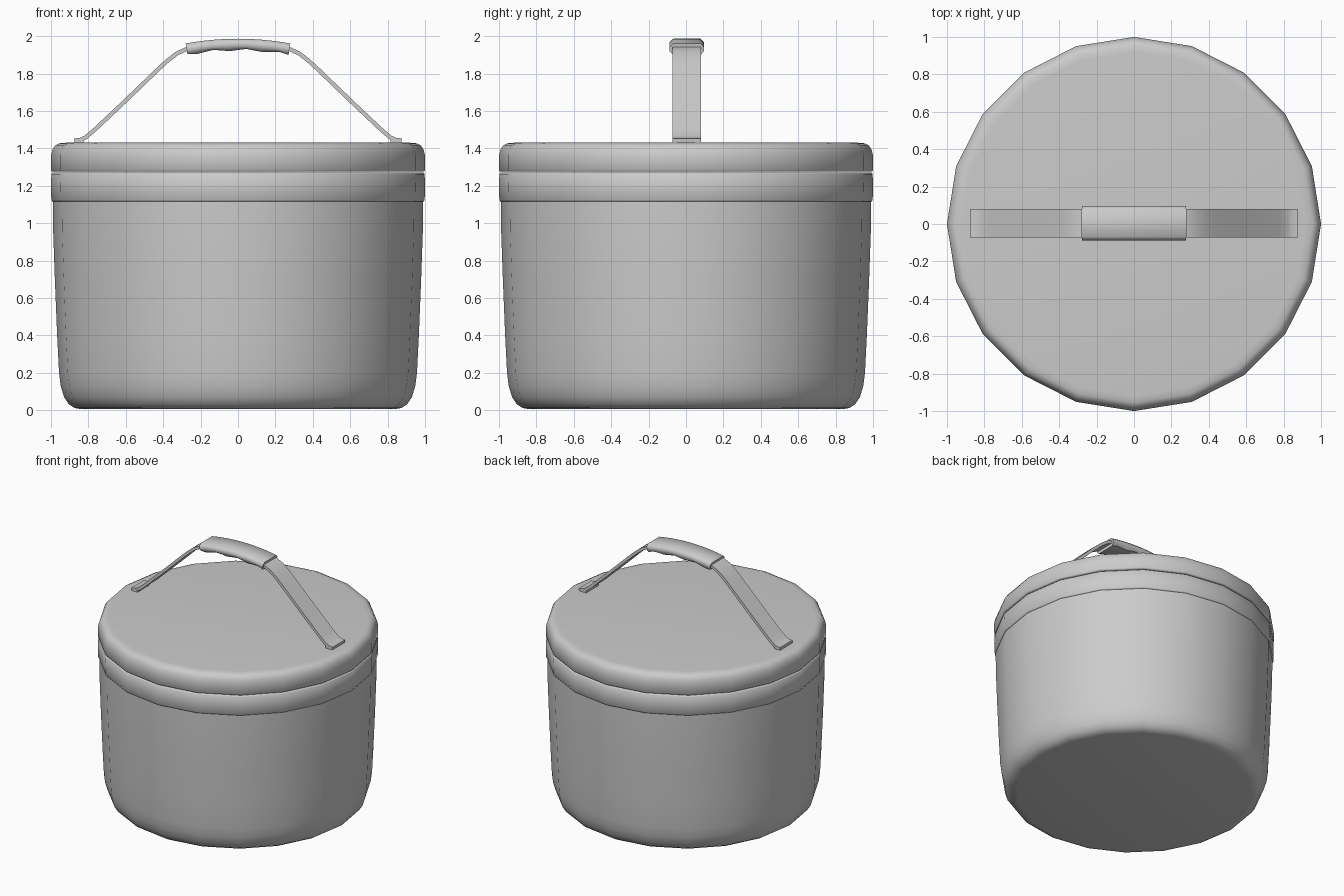
import bpy, bmesh, math
from mathutils import Vector

if "Cube" in bpy.data.objects:
    bpy.data.objects.remove(bpy.data.objects["Cube"])

SIDES = 20


def finish(bm, name, angle):
    bmesh.ops.recalc_face_normals(bm, faces=bm.faces)
    mesh = bpy.data.meshes.new(name)
    bm.to_mesh(mesh)
    bm.free()
    ob = bpy.data.objects.new(name, mesh)
    bpy.context.collection.objects.link(ob)
    bpy.ops.object.select_all(action='DESELECT')
    bpy.context.view_layer.objects.active = ob
    ob.select_set(True)
    bpy.ops.object.shade_smooth_by_angle(angle=math.radians(angle))
    return ob


def skin(bm, rings):
    # Bridge closed rings of points and cap both ends
    loops = [[bm.verts.new(p) for p in ring] for ring in rings]
    n = len(loops[0])
    for a, b in zip(loops, loops[1:]):
        for i in range(n):
            j = (i + 1) % n
            bm.faces.new((a[i], a[j], b[j], b[i]))
    bm.faces.new(loops[0][::-1])
    bm.faces.new(loops[-1])


def lathe(name, profile, angle=40):
    bm = bmesh.new()
    turns = [2 * math.pi * i / SIDES for i in range(SIDES)]
    skin(bm, [[(r * math.cos(t), r * math.sin(t), z) for t in turns] for r, z in profile])
    return finish(bm, name, angle)


def sweep(name, path, section, angle=35):
    # Sweep a (y, normal) section along an x-z path
    bm = bmesh.new()
    pts = [Vector((x, 0, z)) for x, z in path]
    rings = []
    for i, p in enumerate(pts):
        t = (pts[min(i + 1, len(pts) - 1)] - pts[max(i - 1, 0)]).normalized()
        nrm = Vector((-t.z, 0, t.x))
        rings.append([p + Vector((0, y, 0)) + nrm * h for y, h in section])
    skin(bm, rings)
    return finish(bm, name, angle)


# Round pot body with soft bottom edge and slight taper
lathe("pot_body", [(0.84, 0.006), (0.875, 0.012), (0.905, 0.032), (0.93, 0.07),
                   (0.948, 0.13), (0.957, 0.2), (0.967, 0.4), (0.98, 0.72),
                   (0.988, 0.95), (0.99, 1.115), (0.975, 1.122)])

# Raised rim band
lathe("rim_band", [(0.97, 1.115), (0.992, 1.115), (0.998, 1.124), (1.0, 1.19),
                   (0.998, 1.262), (0.99, 1.27), (0.97, 1.27)], 60)

# Lid with rounded top edge
lathe("lid", [(0.97, 1.275), (0.994, 1.275), (1.0, 1.283), (1.0, 1.36), (0.992, 1.393),
              (0.976, 1.417), (0.955, 1.427), (0.92, 1.43)], 60)

# Flat strap arching over the lid
half = [(0.875, 1.442), (0.845, 1.445), (0.815, 1.458), (0.77, 1.496), (0.64, 1.618),
        (0.52, 1.733), (0.43, 1.82), (0.38, 1.866), (0.33, 1.905), (0.27, 1.934), (0.15, 1.948)]
strap_path = [(-x, z) for x, z in half] + half[::-1]
sweep("handle_strap", strap_path,
      [(-0.073, -0.011), (0.08, -0.011), (0.08, 0.011), (-0.073, 0.011)])

# Padded grip around the middle, with a gently wavy underside
grip_path = [(-0.275 + 0.55 * i / 12, 1.956 - 0.025 * abs(i / 6 - 1) ** 2) for i in range(13)]
grip = sweep("handle_grip", grip_path,
             [(-0.07, -0.03), (0.08, -0.03), (0.095, -0.012), (0.095, 0.012),
              (0.078, 0.03), (-0.068, 0.03), (-0.087, 0.012), (-0.087, -0.012)], 50)
for v in grip.data.vertices:
    if v.index % 8 in (0, 1):
        v.co.z += 0.006 * math.sin(v.co.x * 36)

# Small fastening plates at the strap ends
for side, x in (("left", -0.85), ("right", 0.84)):
    bpy.ops.mesh.primitive_cube_add(size=1, location=(x, 0.003, 1.436))
    tab = bpy.context.object
    tab.name = side + "_strap_tab"
    tab.scale = (0.05, 0.153, 0.018)
